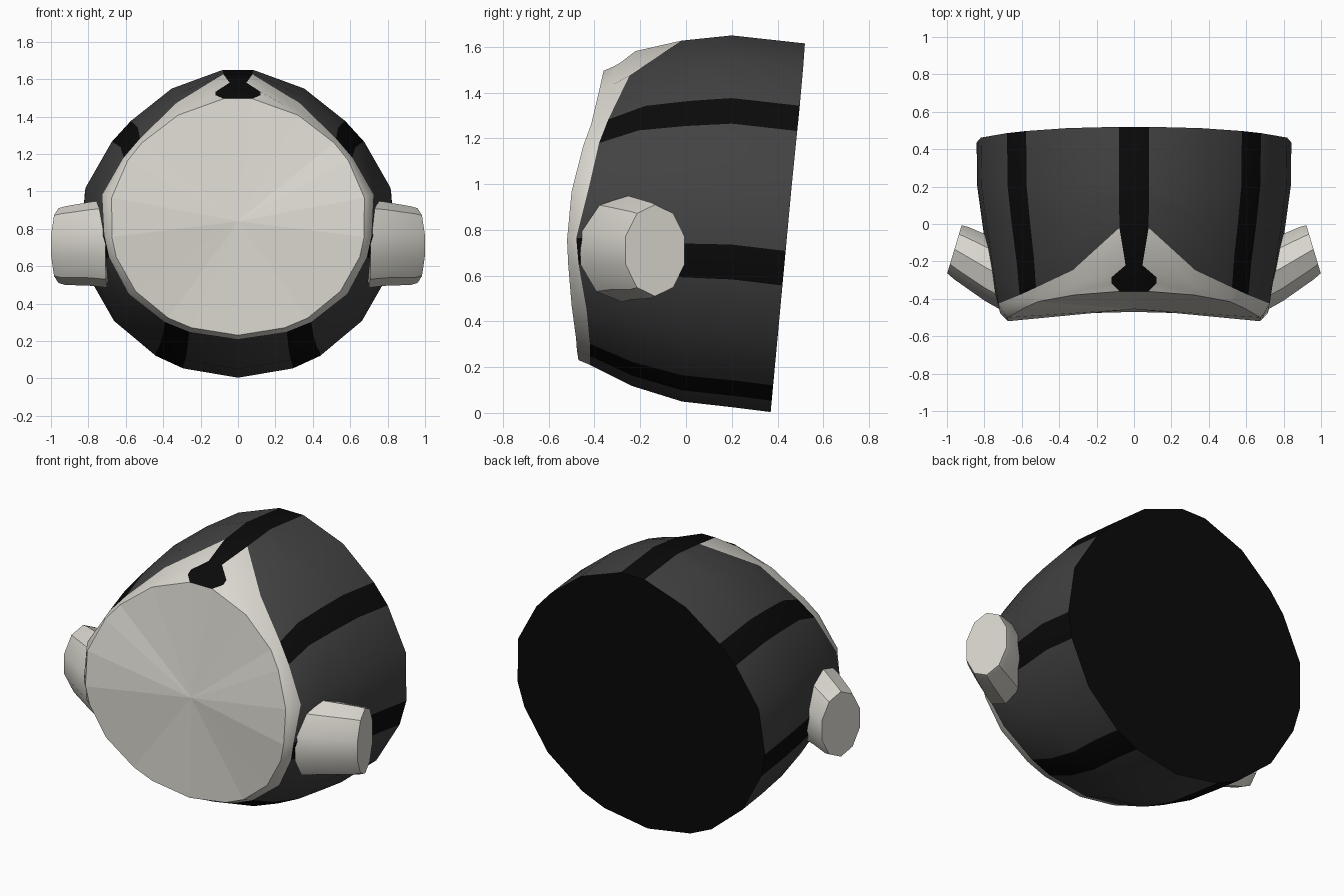
import bpy, bmesh, math

cube = bpy.data.objects.get("Cube")
if cube:
    bpy.data.objects.remove(cube)


def material(name, color):
    m = bpy.data.materials.new(name)
    m.use_nodes = True
    m.diffuse_color = (*color, 1)
    m.node_tree.nodes["Principled BSDF"].inputs["Base Color"].default_value = (*color, 1)
    return m


GREY = material("dark grey", (0.055, 0.055, 0.055))
BLACK = material("black", (0.003, 0.003, 0.003))
CREAM = material("warm white", (0.70, 0.68, 0.62))


def interp(table, x):
    """Linear lookup in rows of (key, values...)."""
    if x <= table[0][0]:
        return table[0][1:]
    for a, b in zip(table, table[1:]):
        if x <= b[0]:
            t = (x - a[0]) / (b[0] - a[0])
            return [p + (q - p) * t for p, q in zip(a[1:], b[1:])]
    return table[-1][1:]


def make_object(name, bm, mats, smooth=True):
    bmesh.ops.recalc_face_normals(bm, faces=bm.faces)
    mesh = bpy.data.meshes.new(name)
    bm.to_mesh(mesh)
    bm.free()
    for m in mats:
        mesh.materials.append(m)
    ob = bpy.data.objects.new(name, mesh)
    bpy.context.collection.objects.link(ob)
    if smooth:
        bpy.ops.object.select_all(action="DESELECT")
        ob.select_set(True)
        bpy.context.view_layer.objects.active = ob
        bpy.ops.object.shade_smooth_by_angle(angle=math.radians(32))
    return ob


# Hull cross-sections: y, top z, bottom z, half width
HULL = [(-0.52, 1.41, 0.25, 0.68), (-0.48, 1.45, 0.235, 0.72), (-0.42, 1.475, 0.21, 0.755),
        (-0.36, 1.50, 0.18, 0.77), (-0.2, 1.595, 0.10, 0.785), (-0.02, 1.632, 0.05, 0.815),
        (0.2, 1.655, 0.025, 0.845), (0.52, 1.62, -0.015, 0.85)]
# Angle from the top, y of the colour border, y of the front rim
EDGE = [(0, -0.02, -0.36), (5.5, -0.02, -0.36), (15, -0.13, -0.365), (26, -0.25, -0.38),
        (46, -0.34, -0.415), (57, -0.38, -0.45), (77, -0.425, -0.50), (97, -0.48, -0.52),
        (108, -0.47, -0.515), (128, -0.435, -0.50), (149, -0.42, -0.48), (180, -0.42, -0.47)]


def hull_point(deg, y):
    top, bottom, half = interp(HULL, y)
    a = math.radians(deg)
    k = 1.0
    if math.cos(a) > 0:                      # flatter upper shoulders
        k -= 0.055 * math.sin(2 * a) ** 2
    return (half * k * math.sin(a), y, (top + bottom) / 2 + (top - bottom) / 2 * k * math.cos(a))


# Columns run around the hull: stripe, two plain segments, stripe, ...
STEP, HALF = 360 / 7, 5.5
angles = []
for i in range(7):
    angles += [i * STEP - HALF, i * STEP + HALF, (i + 0.5) * STEP]

# Rows in the cream area, with the half angle of the top ornament
ORNAMENT = [(0.0, 5.5), (0.59, 3.3), (0.78, 9.0), (0.87, 9.0), (1.0, 5.7)]
BACK_ROWS = (0.0, 0.35, 0.7)

bm = bmesh.new()
columns = []
for deg in angles:
    folded = abs((deg + 180) % 360 - 180)
    border, rim = interp(EDGE, folded)
    back = 0.37 + 0.075 * (1 + math.cos(math.radians(deg)))
    col = [hull_point(deg, back)]
    col += [hull_point(deg, 0.2 + (border - 0.2) * t) for t in BACK_ROWS]
    for t, half in ORNAMENT:
        d = math.copysign(half, deg) if folded < 6 else deg
        col.append(hull_point(d, border + (rim - border) * t))
    columns.append([bm.verts.new(p) for p in col])

count = len(columns)
for i, col in enumerate(columns):
    nxt = columns[(i + 1) % count]
    for r in range(len(col) - 1):
        f = bm.faces.new((col[r], col[r + 1], nxt[r + 1], nxt[r]))
        stripe = i % 3 == 0
        if i == 0 or (stripe and r <= len(BACK_ROWS)):
            f.material_index = 1
        elif r > len(BACK_ROWS):
            f.material_index = 2
back_cap = bm.faces.new([c[0] for c in columns])
back_cap.material_index = 1
rim_points = [c[-1].co.copy() for c in columns]
make_object("hull", bm, [GREY, BLACK, CREAM])

# Slightly dished front plate, a fan around its centre
bm = bmesh.new()
centre = bm.verts.new((0, -0.455, 0.84))
ring = [bm.verts.new(p) for p in rim_points]
for i in range(count):
    bm.faces.new((centre, ring[i], ring[(i + 1) % count]))
make_object("front_plate", bm, [CREAM], smooth=False)
front = bpy.data.objects["front_plate"].data
if front.polygons[0].normal.y > 0:
    front.flip_normals()

# Side pods, swept back. Sections: x, y, z, radius in y, radius in z, slant
POD = [(0.70, -0.28, 0.72, 0.19, 0.235, 0.05), (0.78, -0.24, 0.72, 0.18, 0.225, 0.1),
       (0.925, -0.155, 0.71, 0.147, 0.21, 0.27), (0.96, -0.135, 0.71, 0.135, 0.20, 0.3)]
SIDES = 10


def pod(name, side):
    b = bmesh.new()
    rings = []
    for x, y, z, ry, rz, slant in POD:
        ring = []
        for i in range(SIDES):
            a = math.tau * (i + 0.5) / SIDES
            dy = ry * math.cos(a)
            ring.append(b.verts.new((side * (x - slant * dy), y + dy, z + rz * math.sin(a))))
        rings.append(ring)
    for lo, hi in zip(rings, rings[1:]):
        for i in range(SIDES):
            j = (i + 1) % SIDES
            b.faces.new((lo[i], lo[j], hi[j], hi[i]))
    b.faces.new(rings[0])
    b.faces.new(rings[-1])
    make_object(name, b, [CREAM])


pod("left_pod", 1)
pod("right_pod", -1)
